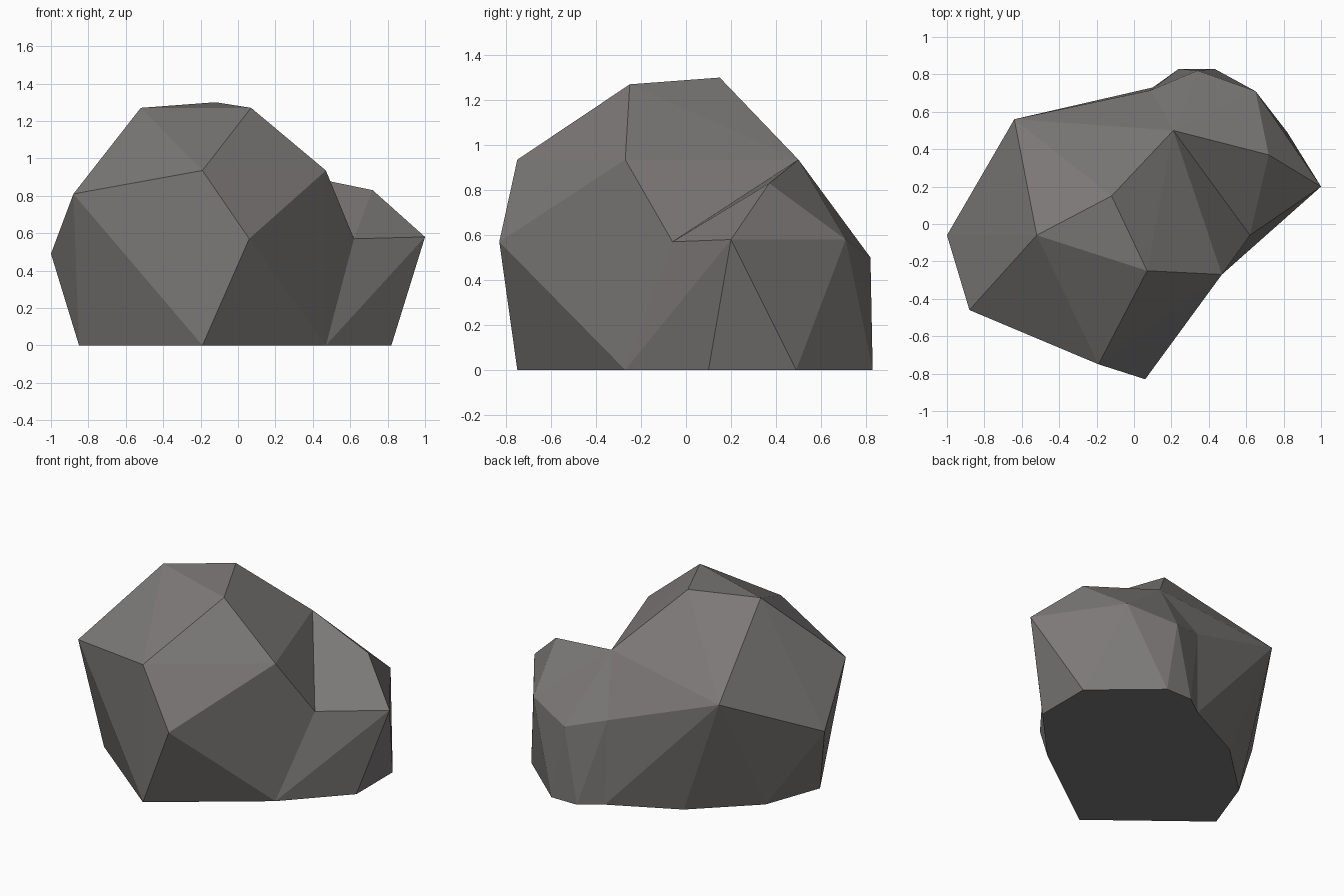
import bpy
import bmesh

# Remove the default object
cube = bpy.data.objects.get("Cube")
if cube:
    bpy.data.objects.remove(cube, do_unlink=True)


def make_material(name, colour):
    material = bpy.data.materials.new(name)
    material.use_nodes = True
    material.diffuse_color = colour
    shader = next(n for n in material.node_tree.nodes if n.type == "BSDF_PRINCIPLED")
    shader.inputs["Base Color"].default_value = colour
    shader.inputs["Roughness"].default_value = 0.9
    return material


def level(height, *corners):
    """Corners of the stone that share one height."""
    return [(x, y, height) for x, y in corners]


def make_stone(name, corners, material):
    """A flat-faced convex stone stretched around its corners."""
    bm = bmesh.new()
    for corner in corners:
        bm.verts.new(corner)
    hull = bmesh.ops.convex_hull(bm, input=bm.verts[:])
    spare = {g for g in hull["geom_interior"] + hull["geom_unused"]
             if isinstance(g, bmesh.types.BMVert)}
    bmesh.ops.delete(bm, geom=list(spare), context="VERTS")
    # Merge triangles lying in one plane, such as the flat underside
    bmesh.ops.dissolve_limit(bm, angle_limit=0.01, verts=bm.verts[:], edges=bm.edges[:])
    bmesh.ops.recalc_face_normals(bm, faces=bm.faces[:])
    mesh = bpy.data.meshes.new(name)
    bm.to_mesh(mesh)
    bm.free()
    mesh.materials.append(material)
    stone = bpy.data.objects.new(name, mesh)
    bpy.context.collection.objects.link(stone)
    return stone


stone_grey = make_material("stone_grey", (0.2, 0.19, 0.185, 1))

# Corners where the two stones grow together
seam = (level(0, (.47, -.27), (.1, .73))
        + level(.57, (.62, -.06), (.09, .715))
        + level(.935, (.21, .5)))

# Large boulder, from base to crown
boulder = (level(0, (-.19, -.75), (-.85, -.225), (-.71, .16), (-.34, .51))
           + level(.49, (-1, -.06))
           + level(.57, (.06, -.83))
           + level(.81, (-.88, -.46), (-.64, .56))
           + level(.935, (-.19, -.75), (.47, -.27))
           + level(1.27, (-.52, -.06), (.07, -.25))
           + level(1.3, (-.12, .15)))
make_stone("large_boulder", seam + boulder, stone_grey)

# Lower side stone, from base to top
side = (level(0, (.82, .1), (.82, .49), (.43, .83), (.24, .83))
        + level(.5, (.34, .82))
        + level(.58, (1, .2), (.65, .71))
        + level(.83, (.72, .37)))
make_stone("side_stone", seam + side, stone_grey)
